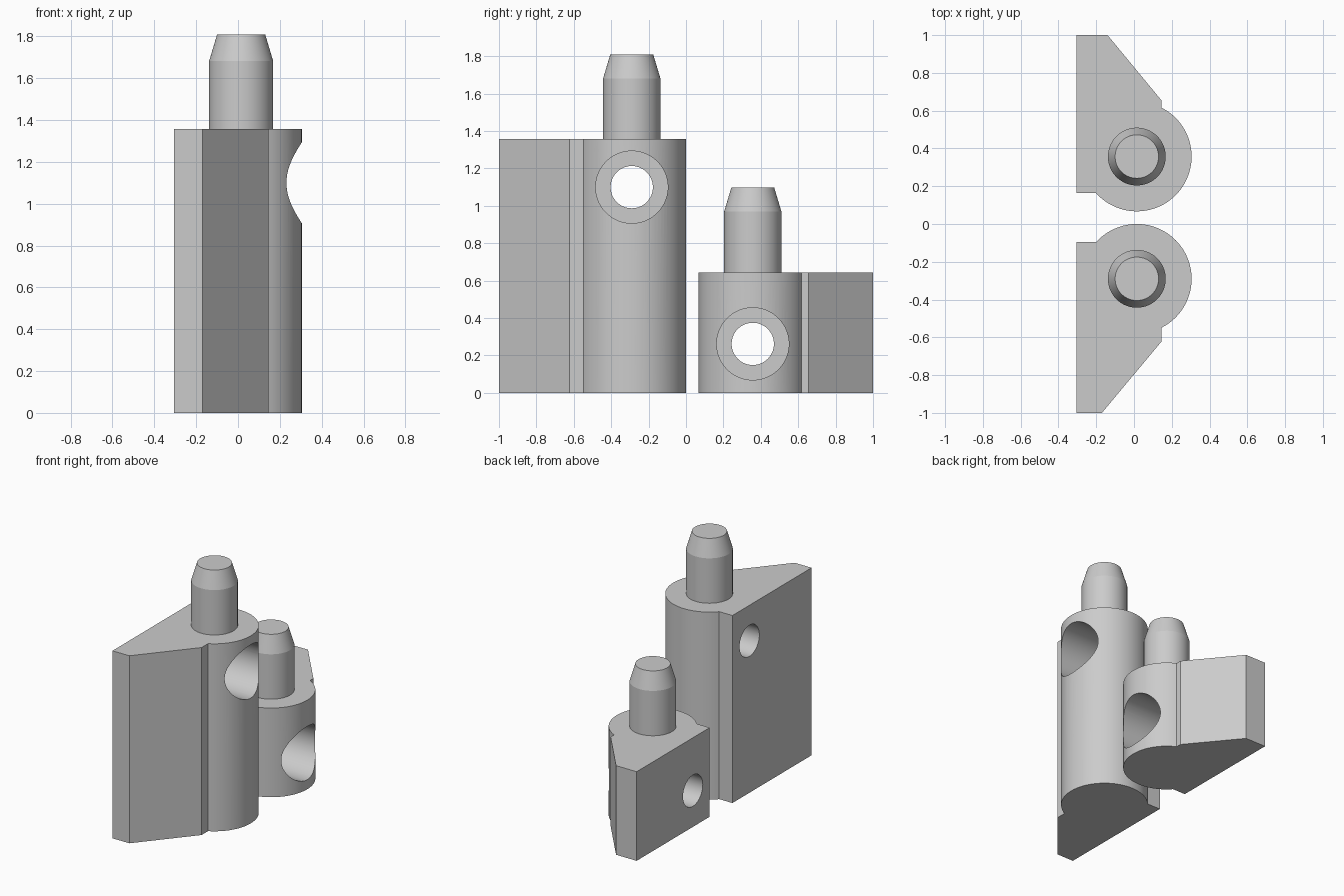
import bpy, bmesh
from math import pi, sin, cos, asin, acos, radians
from mathutils import Matrix

cube = bpy.data.objects.get("Cube")
if cube:
    bpy.data.objects.remove(cube, do_unlink=True)

grey = bpy.data.materials.new("plain grey")
grey.use_nodes = True
grey.diffuse_color = (0.6, 0.6, 0.6, 1)
grey.node_tree.nodes["Principled BSDF"].inputs["Base Color"].default_value = (0.6, 0.6, 0.6, 1)

AXIS_X = 0.015      # x of both barrel axes
BARREL = 0.29       # barrel radius
BACK = -0.305       # flat mounting face
NECK_X = 0.145      # where the wedge meets the barrel


def make_object(name, bm):
    bmesh.ops.recalc_face_normals(bm, faces=bm.faces)
    mesh = bpy.data.meshes.new(name)
    bm.to_mesh(mesh)
    bm.free()
    mesh.materials.append(grey)
    obj = bpy.data.objects.new(name, mesh)
    bpy.context.collection.objects.link(obj)
    return obj


def activate(obj):
    bpy.ops.object.select_all(action='DESELECT')
    obj.select_set(True)
    bpy.context.view_layer.objects.active = obj


def smooth(obj):
    activate(obj)
    bpy.ops.object.shade_smooth_by_angle(angle=radians(10))


def lathe(name, profile, matrix, segments=80):
    """Closed solid of revolution from (radius, height) points."""
    bm = bmesh.new()
    rings = [[bm.verts.new((r * cos(2 * pi * i / segments), r * sin(2 * pi * i / segments), h))
              for i in range(segments)] for r, h in profile]
    for low, high in zip(rings, rings[1:]):
        for i in range(segments):
            j = (i + 1) % segments
            bm.faces.new((low[i], low[j], high[j], high[i]))
    bm.faces.new(rings[0])
    bm.faces.new(rings[-1])
    bm.transform(matrix)
    return make_object(name, bm)


def hinge_half(name, side, centre, shoulder, neck, tip_x, height, hole_z):
    # footprint: barrel arc, short neck, tapering wedge and flat back
    start = -pi + asin((centre - shoulder) / BARREL)
    end = acos((NECK_X - AXIS_X) / BARREL)
    steps = 52
    outline = []
    for i in range(steps + 1):
        a = start + (end - start) * i / steps
        outline.append((AXIS_X + BARREL * cos(a), centre + BARREL * sin(a)))
    outline += [(NECK_X, neck), (tip_x, 1), (BACK, 1), (BACK, shoulder)]

    bm = bmesh.new()
    base = bm.faces.new([bm.verts.new((x, side * u, 0)) for x, u in outline])
    top = bmesh.ops.extrude_face_region(bm, geom=[base])["geom"]
    bmesh.ops.translate(bm, vec=(0, 0, height),
                        verts=[v for v in top if isinstance(v, bmesh.types.BMVert)])
    body = make_object(name + "_body", bm)

    # stepped screw hole through the barrel to the flat back
    place = Matrix.Translation((0, side * centre, hole_z)) @ Matrix.Rotation(pi / 2, 4, 'Y')
    cutter = lathe(name + "_hole_cutter",
                   [(0.113, -0.5), (0.113, -0.1), (0.193, -0.1), (0.193, 0.5)], place)
    cutter.hide_render = True
    cut = body.modifiers.new("screw_hole", 'BOOLEAN')
    cut.operation = 'DIFFERENCE'
    cut.solver = 'EXACT'
    cut.object = cutter
    activate(body)
    bpy.ops.object.modifier_apply(modifier=cut.name)
    bpy.data.objects.remove(cutter, do_unlink=True)
    smooth(body)

    # tapered pin on top
    pin = lathe(name + "_pin",
                [(0.153, -0.02), (0.153, 0.325), (0.115, 0.452)],
                Matrix.Translation((AXIS_X, side * centre, height)))
    smooth(pin)


hinge_half("tall", -1, 0.29, 0.095, 0.623, -0.17, 1.357, 1.1)
hinge_half("short", 1, 0.357, 0.165, 0.655, -0.14, 0.645, 0.262)
